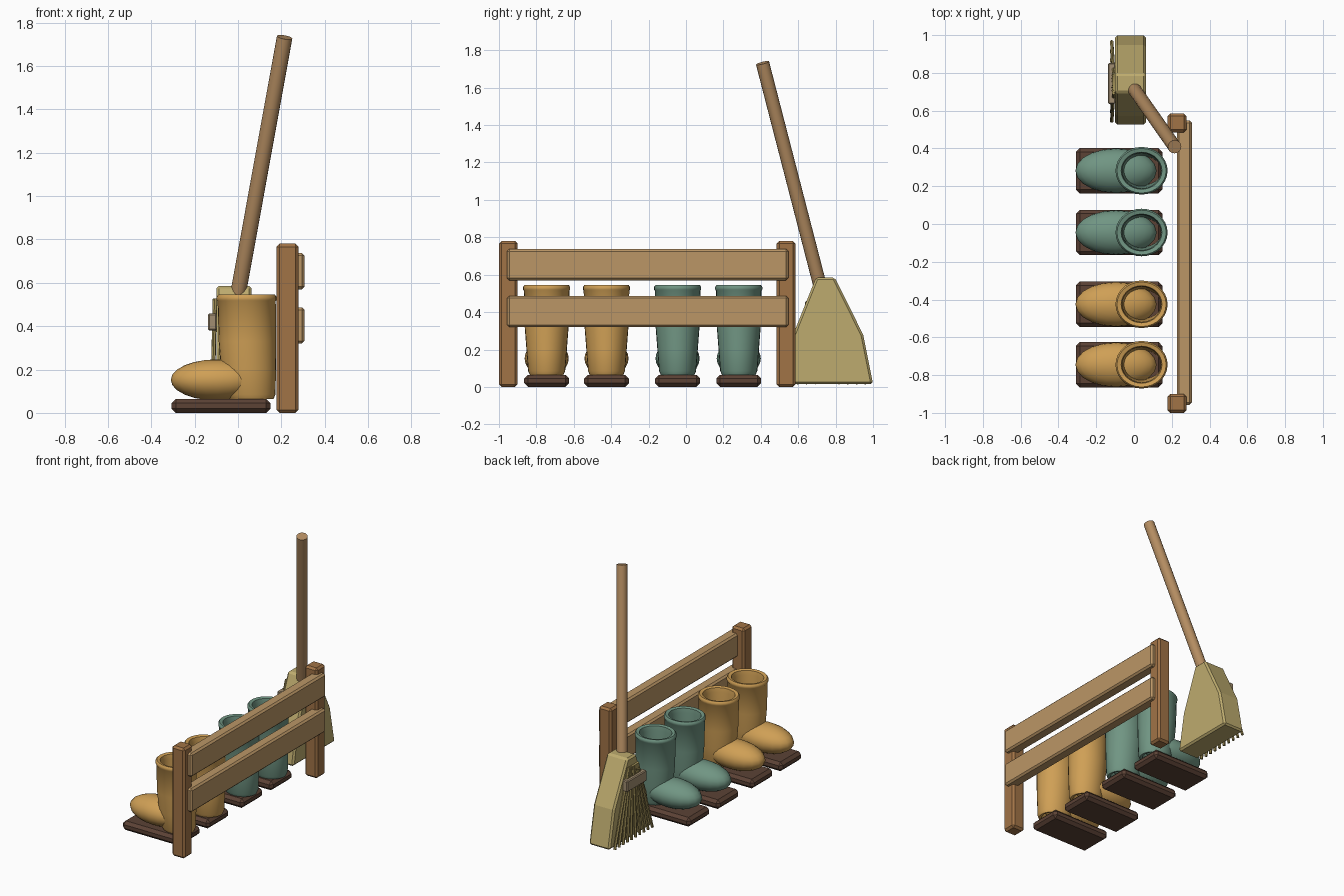
import bpy, bmesh, math
from mathutils import Vector

if "Cube" in bpy.data.objects:
    bpy.data.objects.remove(bpy.data.objects["Cube"])


def material(name, r, g, b):
    m = bpy.data.materials.new(name)
    m.diffuse_color = tuple((c / 255) ** 2.2 for c in (r, g, b)) + (1,)
    m.use_nodes = True
    m.node_tree.nodes["Principled BSDF"].inputs["Base Color"].default_value = m.diffuse_color
    return m


RAIL = material("rail_wood", 186, 149, 102)
POST = material("post_wood", 160, 115, 72)
HANDLE = material("handle_wood", 178, 139, 97)
SOLE = material("sole_brown", 92, 68, 56)
MUSTARD = material("mustard_rubber", 206, 158, 86)
GREEN = material("green_rubber", 112, 148, 130)
STRAW = material("straw", 188, 170, 110)
BRISTLE = material("dark_straw", 160, 143, 88)
BAND = material("band_tan", 160, 140, 112)


def finish(name, bm, mat, bevel=0, smooth=False):
    bmesh.ops.recalc_face_normals(bm, faces=bm.faces)
    me = bpy.data.meshes.new(name)
    bm.to_mesh(me)
    bm.free()
    ob = bpy.data.objects.new(name, me)
    bpy.context.collection.objects.link(ob)
    me.materials.append(mat)
    if bevel:
        mod = ob.modifiers.new("bevel", 'BEVEL')
        mod.width = bevel
        mod.segments = 1
    if smooth:
        bpy.ops.object.select_all(action='DESELECT')
        bpy.context.view_layer.objects.active = ob
        ob.select_set(True)
        bpy.ops.object.shade_smooth_by_angle(angle=math.radians(40))
    return ob


def box(name, lo, hi, mat, bevel=0):
    bm = bmesh.new()
    bmesh.ops.create_cube(bm, size=1)
    for v in bm.verts:
        v.co = [(a + b) / 2 + c * (b - a) for a, b, c in zip(lo, hi, v.co)]
    return finish(name, bm, mat, bevel)


def rod(bm, a, b, r, sides):
    a, b = Vector(a), Vector(b)
    geo = bmesh.ops.create_cone(bm, cap_ends=True, segments=sides,
                                radius1=r, radius2=r, depth=(b - a).length)
    q = Vector((0, 0, 1)).rotation_difference(b - a)
    for v in geo["verts"]:
        v.co = q @ v.co + (a + b) / 2


# Boot shaft rings: z, centre x, radius x, radius y (outside up, then inside down)
SHAFT = [(0.065, .058, .106, .090), (0.085, .055, .118, .099), (0.20, .048, .127, .108),
         (0.33, .043, .132, .118), (0.515, .040, .134, .122), (0.52, .040, .138, .126),
         (0.535, .040, .138, .126), (0.545, .040, .130, .118), (0.54, .040, .108, .098),
         (0.51, .040, .102, .093), (0.30, .043, .102, .090), (0.07, .055, .090, .075)]


def boot(name, y, mat):
    # Hollow shaft with a rolled rim
    n = 28
    bm = bmesh.new()
    rings = []
    for z, cx, rx, ry in SHAFT:
        rings.append([bm.verts.new((cx + rx * math.cos(2 * math.pi * i / n),
                                    y + ry * math.sin(2 * math.pi * i / n), z))
                      for i in range(n)])
    for a, b in zip(rings, rings[1:] + rings[:1]):
        for i in range(n):
            j = (i + 1) % n
            bm.faces.new((a[i], a[j], b[j], b[i]))
    finish(name + "_shaft", bm, mat, smooth=True)
    # Rounded toe
    bm = bmesh.new()
    bmesh.ops.create_uvsphere(bm, u_segments=20, v_segments=12, radius=1)
    for v in bm.verts:
        v.co = (-.095 + .215 * v.co.x, y + .118 * v.co.y, .152 + .095 * v.co.z)
    finish(name + "_toe", bm, mat, smooth=True)
    # Sole
    box(name + "_sole", (-.307, y - .12, 0), (.15, y + .12, .065), SOLE, .02)


boot("mustard_boot_left", -.745, MUSTARD)
boot("mustard_boot_right", -.425, MUSTARD)
boot("green_boot_left", -.045, GREEN)
boot("green_boot_right", .282, GREEN)

# Rack posts and rails
for i, y in enumerate((-.95, .535)):
    box(f"rack_post_{i + 1}", (.178, y - .05, 0), (.278, y + .05, .78), POST, .014)
for i, z in enumerate((.32, .57)):
    box(f"rack_rail_{i + 1}", (.227, -.957, z), (.307, .547, z + .167), RAIL, .012)

# Broom handle
bm = bmesh.new()
rod(bm, (-.005, .722, .52), (.215, .409, 1.732), .036, 16)
finish("broom_handle", bm, HANDLE, smooth=True)

# Broom head: flared outline with thickness along x
outline = [(.525, .015), (1.0, .015), (.947, .28), (.795, .585), (.695, .585), (.573, .28)]
bm = bmesh.new()
face = bm.faces.new([bm.verts.new((-.1, y, z)) for y, z in outline])
ext = bmesh.ops.extrude_face_region(bm, geom=[face])
for v in ext["geom"]:
    if isinstance(v, bmesh.types.BMVert):
        v.co.x = .063
finish("broom_head", bm, STRAW, .012)

# Fanned bristles and their binding band
bm = bmesh.new()
count = 10
for i in range(count):
    t = i / (count - 1)
    rod(bm, (-.107, .695 + .10 * t, .525), (-.118, .545 + .42 * t, .015), .010, 6)
finish("broom_bristles", bm, BRISTLE)
box("broom_band", (-.138, .635, .38), (-.098, .852, .458), BAND, .006)
